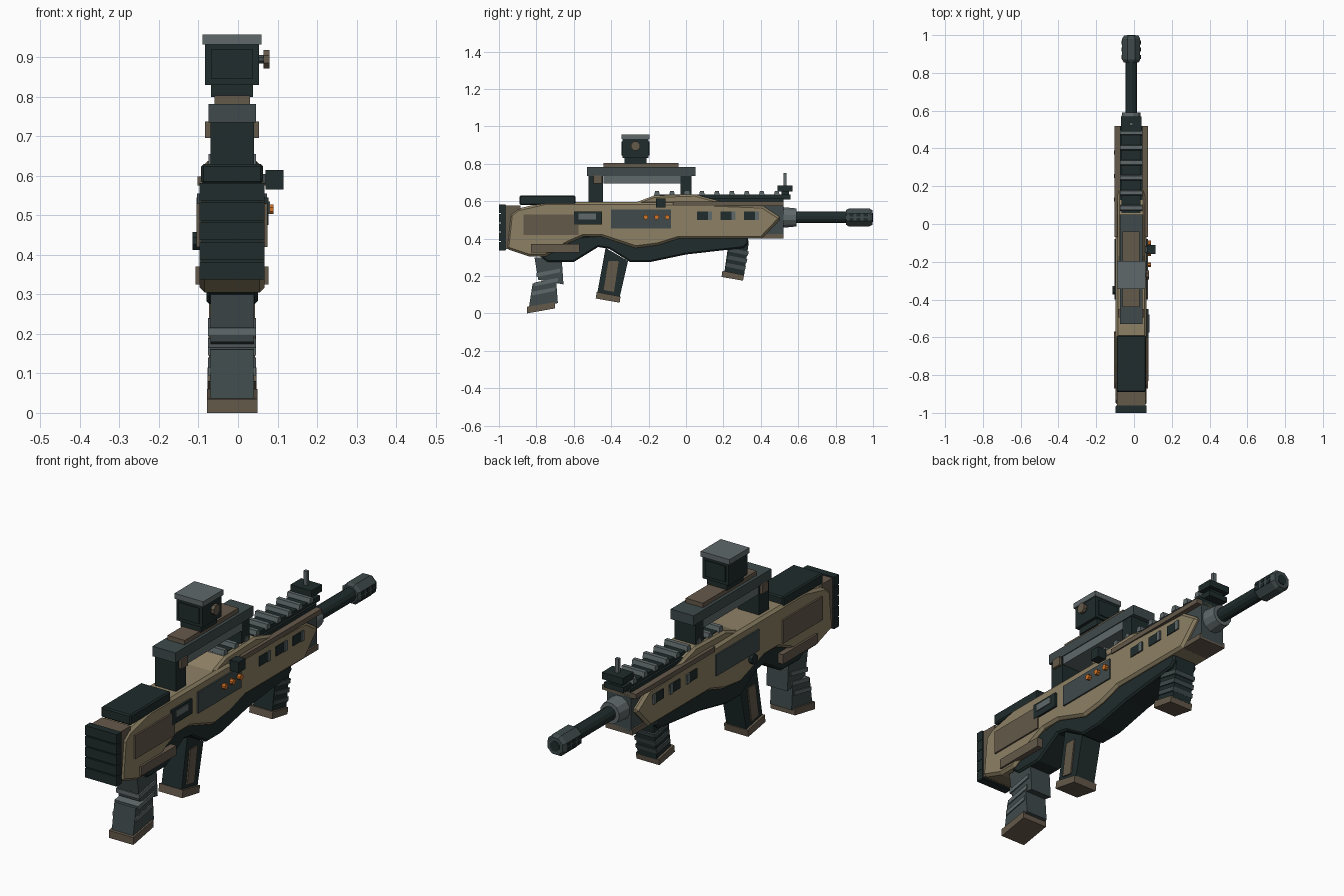
import bpy, bmesh, math
from mathutils import Matrix, Vector

cube = bpy.data.objects.get("Cube")
if cube:
    bpy.data.objects.remove(cube, do_unlink=True)

CX = -0.015  # centre plane of the weapon


def material(name, r, g, b):
    m = bpy.data.materials.new(name)
    m.use_nodes = True
    m.diffuse_color = (r, g, b, 1)
    m.node_tree.nodes["Principled BSDF"].inputs["Base Color"].default_value = (r, g, b, 1)
    return m


TAN = material("tan", .27, .22, .13)
DARK = material("dark_green_grey", .014, .025, .025)
SLATE = material("slate", .05, .068, .07)
GREY = material("grey", .115, .14, .145)
BROWN = material("brown", .13, .10, .07)
ORANGE = material("orange", .65, .17, .02)


def finish(name, bm, mat, bevel=0):
    bmesh.ops.recalc_face_normals(bm, faces=bm.faces)
    me = bpy.data.meshes.new(name)
    bm.to_mesh(me)
    bm.free()
    me.materials.append(mat)
    ob = bpy.data.objects.new(name, me)
    bpy.context.collection.objects.link(ob)
    if bevel:
        mod = ob.modifiers.new("chamfer", "BEVEL")
        mod.width = bevel
        mod.segments = 1
        mod.limit_method = "ANGLE"
        mod.angle_limit = math.radians(70)
    return ob


def prism(name, pts, hw, mat, bevel=0):
    """Side outline (y, z) extruded across the weapon."""
    bm = bmesh.new()
    face = bm.faces.new([bm.verts.new((CX - hw, y, z)) for y, z in pts])
    ext = bmesh.ops.extrude_face_region(bm, geom=[face])
    verts = [v for v in ext["geom"] if isinstance(v, bmesh.types.BMVert)]
    bmesh.ops.translate(bm, verts=verts, vec=(2 * hw, 0, 0))
    return finish(name, bm, mat, bevel)


def box(name, y0, y1, z0, z1, hw, mat, bevel=0):
    return prism(name, [(y0, z0), (y1, z0), (y1, z1), (y0, z1)], hw, mat, bevel)


def side_box(name, x0, x1, y0, y1, z0, z1, mat):
    bm = bmesh.new()
    size = Matrix.Diagonal((x1 - x0, y1 - y0, z1 - z0, 1))
    mid = Matrix.Translation(((x0 + x1) / 2, (y0 + y1) / 2, (z0 + z1) / 2))
    bmesh.ops.create_cube(bm, size=1, matrix=mid @ size)
    return finish(name, bm, mat)


def rod(name, start, end, r0, r1, mat, sides=8):
    a, b = Vector(start), Vector(end)
    turn = (b - a).to_track_quat("Z", "Y").to_matrix().to_4x4()
    spin = Matrix.Rotation(math.pi / sides, 4, "Z")
    bm = bmesh.new()
    bmesh.ops.create_cone(bm, cap_ends=True, segments=sides, radius1=r0, radius2=r1,
                          depth=(b - a).length,
                          matrix=Matrix.Translation((a + b) / 2) @ turn @ spin)
    return finish(name, bm, mat)


# Main body shell and raised ridge
prism("body_shell", [(-.96, .345), (-.94, .53), (-.90, .56), (-.75, .595), (-.2, .595),
                     (.02, .59), (.41, .575), (.51, .51), (.405, .40), (-.04, .40),
                     (-.15, .365), (-.27, .35), (-.45, .41), (-.55, .41), (-.63, .375),
                     (-.75, .305), (-.84, .305)], .082, TAN, .012)
prism("body_ridge", [(-.29, .585), (-.17, .63), (.05, .637), (.23, .585)], .072, TAN, .01)
prism("lower_frame", [(-.80, .32), (-.74, .275), (-.60, .275), (-.47, .355), (-.41, .345),
                      (-.30, .275), (-.19, .275), (0, .315), (.31, .35), (.335, .375),
                      (.33, .41), (-.04, .41), (-.25, .37), (-.45, .42), (-.58, .41),
                      (-.72, .33)], .065, DARK, .008)

# Butt end
box("butt_plate", -.967, -.885, .345, .578, .075, BROWN)
box("butt_pad_core", -.99, -.962, .34, .58, .08, DARK)
for i in range(5):
    z = .337 + i * .05
    box("butt_pad_rib", -1, -.965, z, z + .045, .082, DARK)
box("cheek_pad", -.89, -.59, .58, .63, .078, DARK, .006)

# Side panels on both flanks
box("stock_panel", -.87, -.575, .42, .53, .09, BROWN)
box("stock_lower_panel", -.83, -.57, .325, .37, .092, BROWN)
box("receiver_panel", -.40, -.08, .455, .555, .089, SLATE)
box("side_strip", -.07, .52, .575, .598, .088, BROWN)
for y in (.06, .185, .31):
    box("vent_slot", y, y + .08, .50, .545, .086, DARK)
    box("vent_lip", y + .058, y + .08, .50, .545, .09, GREY)

# Ejection window, indicator studs and control knobs
side_box("ejection_frame", .05, .077, -.60, -.45, .475, .545, DARK)
side_box("ejection_cover", .05, .081, -.575, -.48, .503, .535, GREY)
for y in (-.215, -.157, -.10):
    rod("indicator_stud", (.06, y, .515), (.09, y, .515), .013, .013, ORANGE)
side_box("charging_knob", .07, .115, -.16, -.11, .565, .615, DARK)
side_box("charging_stem", .03, .075, -.15, -.12, .58, .605, SLATE)
rod("selector_knob", (-.08, -.35, .435), (-.115, -.35, .435), .024, .024, DARK)

# Nose block, barrel and muzzle
box("nose_block", .36, .52, .41, .575, .062, SLATE)
box("nose_chin", .40, .52, .40, .425, .07, BROWN)
AXIS = .513


def barrel_part(name, y0, y1, r0, r1, mat, sides=12):
    rod(name, (CX, y0, AXIS), (CX, y1, AXIS), r0, r1, mat, sides)


barrel_part("barrel_collar", .51, .59, .058, .05, GREY)
barrel_part("barrel", .58, .87, .032, .032, DARK)
barrel_part("muzzle_back", .855, .87, .042, .052, SLATE, 8)
barrel_part("muzzle", .87, .98, .052, .052, SLATE, 8)
barrel_part("muzzle_tip", .98, .997, .052, .042, SLATE, 8)
barrel_part("bore", .99, 1, .025, .025, DARK, 8)
for y in (.885, .923, .961):
    for z in (AXIS - .012, AXIS + .012):
        box("muzzle_port", y - .011, y + .011, z - .008, z + .008, .051, DARK)

# Top rail with cross slats
box("rail_base", -.17, .56, .61, .635, .05, DARK)
box("rail_riser", .0, .52, .57, .615, .06, DARK)
for i in range(9):
    y = -.155 + i * .08
    prism("rail_slat", [(y - .016, .63), (y + .016, .63), (y + .01, .655), (y - .01, .655)],
          .06, GREY)

# Front sight
box("front_sight_foot", .51, .55, .63, .655, .035, DARK)
box("front_sight_block", .49, .57, .652, .684, .055, DARK)
box("front_sight_post", .522, .538, .68, .75, .009, GREY)

# Carry handle
box("handle_rear_leg", -.52, -.445, .59, .75, .055, DARK)
box("handle_front_leg", -.03, .03, .60, .75, .055, DARK)
box("handle_bar", -.53, .05, .735, .782, .06, SLATE)
box("handle_side_pane", -.44, -.03, .695, .737, .056, GREY)
box("handle_clamp", -.495, -.45, .695, .738, .068, BROWN)
box("handle_top_plate", -.44, -.04, .78, .803, .045, BROWN)

# Box sight on the handle
box("sight_base", -.33, -.21, .80, .835, .053, DARK)
box("sight_housing", -.34, -.20, .83, .935, .068, DARK)
box("sight_window", -.345, -.195, .845, .92, .053, DARK)
box("sight_cap", -.345, -.195, .932, .957, .075, GREY)
rod("sight_knob_stem", (.04, -.27, .895), (.068, -.27, .895), .012, .012, SLATE)
rod("sight_knob", (.064, -.27, .895), (.08, -.27, .895), .025, .025, BROWN)

# Magazine behind the grip
prism("magazine_upper", [(-.81, .30), (-.665, .30), (-.655, .155), (-.79, .18)], .055, SLATE)
prism("magazine_lower", [(-.82, .16), (-.695, .185), (-.685, .055), (-.84, .03)], .056, SLATE)
for y, z in ((-.80, .195), (-.81, .145), (-.825, .095)):
    prism("magazine_rib", [(y, z), (y + .125, z + .025), (y + .127, z + .045), (y, z + .02)],
          .061, GREY)
prism("magazine_foot", [(-.85, .0), (-.70, .027), (-.70, .06), (-.85, .035)], .064, BROWN)

# Pistol grip
prism("pistol_grip", [(-.43, .35), (-.31, .28), (-.355, .085), (-.475, .105)], .052, DARK)
prism("pistol_grip_inlay", [(-.415, .28), (-.36, .28), (-.385, .115), (-.44, .125)],
      .058, BROWN)
prism("pistol_grip_foot", [(-.483, .08), (-.355, .057), (-.35, .09), (-.477, .115)],
      .062, BROWN)

# Forward grip
prism("fore_grip", [(.225, .36), (.335, .375), (.31, .20), (.205, .22)], .05, DARK)
for i in range(3):
    y, z = .215 + i * .008, .25 + i * .04
    prism("fore_grip_rib", [(y, z), (y + .1, z - .02), (y + .105, z), (y + .005, z + .02)],
          .056, SLATE)
prism("fore_grip_foot", [(.19, .195), (.305, .175), (.31, .205), (.195, .228)], .06, BROWN)
